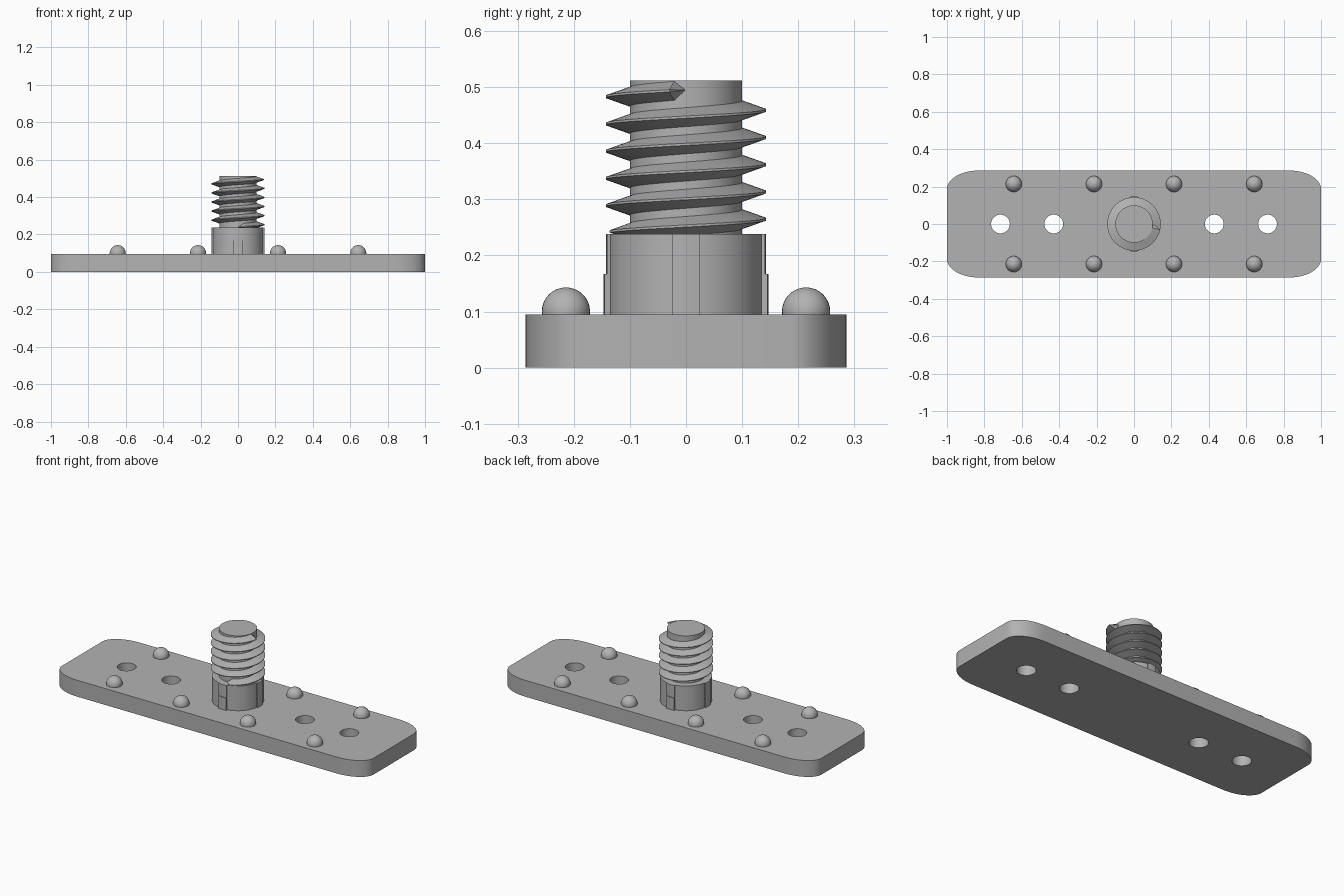
import bpy, bmesh
from math import sin, cos, pi, radians, asin

if "Cube" in bpy.data.objects:
    bpy.data.objects.remove(bpy.data.objects["Cube"], do_unlink=True)

grey = bpy.data.materials.new("plain grey")
grey.use_nodes = True
grey.diffuse_color = (0.45, 0.45, 0.45, 1)
grey.node_tree.nodes["Principled BSDF"].inputs["Base Color"].default_value = (0.45, 0.45, 0.45, 1)


def finish(name, bm, angle=30):
    bmesh.ops.recalc_face_normals(bm, faces=bm.faces)
    mesh = bpy.data.meshes.new(name)
    bm.to_mesh(mesh)
    bm.free()
    mesh.materials.append(grey)
    ob = bpy.data.objects.new(name, mesh)
    bpy.context.collection.objects.link(ob)
    smooth(ob, angle)
    return ob


def smooth(ob, angle=30):
    bpy.ops.object.select_all(action='DESELECT')
    ob.select_set(True)
    bpy.context.view_layer.objects.active = ob
    bpy.ops.object.shade_smooth_by_angle(angle=radians(angle))


def add_prism(bm, outline, z0, z1):
    """Extrude a flat outline between two heights."""
    low = [bm.verts.new((x, y, z0)) for x, y in outline]
    high = [bm.verts.new((x, y, z1)) for x, y in outline]
    bm.faces.new(low[::-1])
    bm.faces.new(high)
    n = len(outline)
    for i in range(n):
        j = (i + 1) % n
        bm.faces.new((low[i], low[j], high[j], high[i]))


def circle(r, cx=0, cy=0, n=64):
    return [(cx + r * cos(2 * pi * i / n), cy + r * sin(2 * pi * i / n)) for i in range(n)]


PLATE_TOP, COLLAR_TOP, SHAFT_TOP = 0.095, 0.238, 0.512

# Base plate with elliptical corners
RX, RY = 0.17, 0.1
outline = []
for quarter, (sx, sy) in enumerate([(1, 1), (-1, 1), (-1, -1), (1, -1)]):
    for i in range(13):
        a = (quarter + i / 12) * pi / 2
        outline.append((sx * (1 - RX) + RX * cos(a), sy * (0.286 - RY) + RY * sin(a)))
bm = bmesh.new()
add_prism(bm, outline, 0, PLATE_TOP)
plate = finish("base_plate", bm)

# Four screw holes through the plate
bm = bmesh.new()
for x in (-0.714, -0.429, 0.429, 0.714):
    add_prism(bm, circle(0.05, x, 0, 40), -0.1, 0.2)
cutter = finish("hole_cutter", bm)
cutter.hide_render = True
cut = plate.modifiers.new("holes", 'BOOLEAN')
cut.operation = 'DIFFERENCE'
cut.solver = 'EXACT'
cut.object = cutter
bpy.context.view_layer.objects.active = plate
bpy.ops.object.modifier_apply(modifier="holes")
bpy.data.objects.remove(cutter, do_unlink=True)
smooth(plate)

# Domed studs along both long edges
for x in (-0.643, -0.214, 0.214, 0.643):
    for y in (-0.214, 0.214):
        bm = bmesh.new()
        bmesh.ops.create_uvsphere(bm, u_segments=32, v_segments=16, radius=0.043)
        bmesh.ops.translate(bm, verts=bm.verts, vec=(x, y, 0.1))
        bmesh.ops.bisect_plane(bm, geom=bm.verts[:] + bm.edges[:] + bm.faces[:],
                               plane_co=(0, 0, 0.09), plane_no=(0, 0, -1), clear_outer=True)
        finish("dome_stud", bm)

# Collar and threaded shaft core
bm = bmesh.new()
add_prism(bm, circle(0.137), PLATE_TOP - 0.005, COLLAR_TOP)
finish("collar", bm)
bm = bmesh.new()
add_prism(bm, circle(0.1), COLLAR_TOP - 0.01, SHAFT_TOP)
finish("shaft_core", bm)


def rib(name, direction, r, top):
    half = asin(0.025 / r)
    arc = [direction + half * t / 3 for t in range(-3, 4)]
    pts = [(r * cos(a), r * sin(a)) for a in arc]
    pts += [(0.12 * cos(a), 0.12 * sin(a)) for a in (arc[-1], arc[0])]
    bm = bmesh.new()
    add_prism(bm, pts, PLATE_TOP - 0.005, top)
    finish(name, bm)


# Ribs around the collar, with a step on the front and back ones
for k in range(4):
    rib("collar_rib", k * pi / 2, 0.143, COLLAR_TOP)
for k in (1, 3):
    rib("collar_rib_step", k * pi / 2, 0.147, 0.167)

# Right-handed screw thread, tapering to a point at each end
PITCH, TURNS, STEPS, END_Z = 0.0485, 5.25, 60, 0.495
section = [(0.097, -0.018), (0.143, -0.002), (0.143, 0.002), (0.097, 0.018)]
bm = bmesh.new()
rings = []
count = int(TURNS * STEPS)
for i in range(count + 1):
    turn = i / STEPS - TURNS
    size = min(1, i / 3, (count - i) / 2)
    z = END_Z + PITCH * turn
    a = 2 * pi * turn
    ring = []
    for r, dz in section:
        r = 0.097 + (r - 0.097) * max(size, 0.02)
        ring.append(bm.verts.new((r * cos(a), r * sin(a), z + dz * max(size, 0.02))))
    rings.append(ring)
for p, q in zip(rings, rings[1:]):
    for i in range(4):
        j = (i + 1) % 4
        bm.faces.new((p[i], p[j], q[j], q[i]))
bm.faces.new(rings[0])
bm.faces.new(rings[-1][::-1])
finish("screw_thread", bm)
